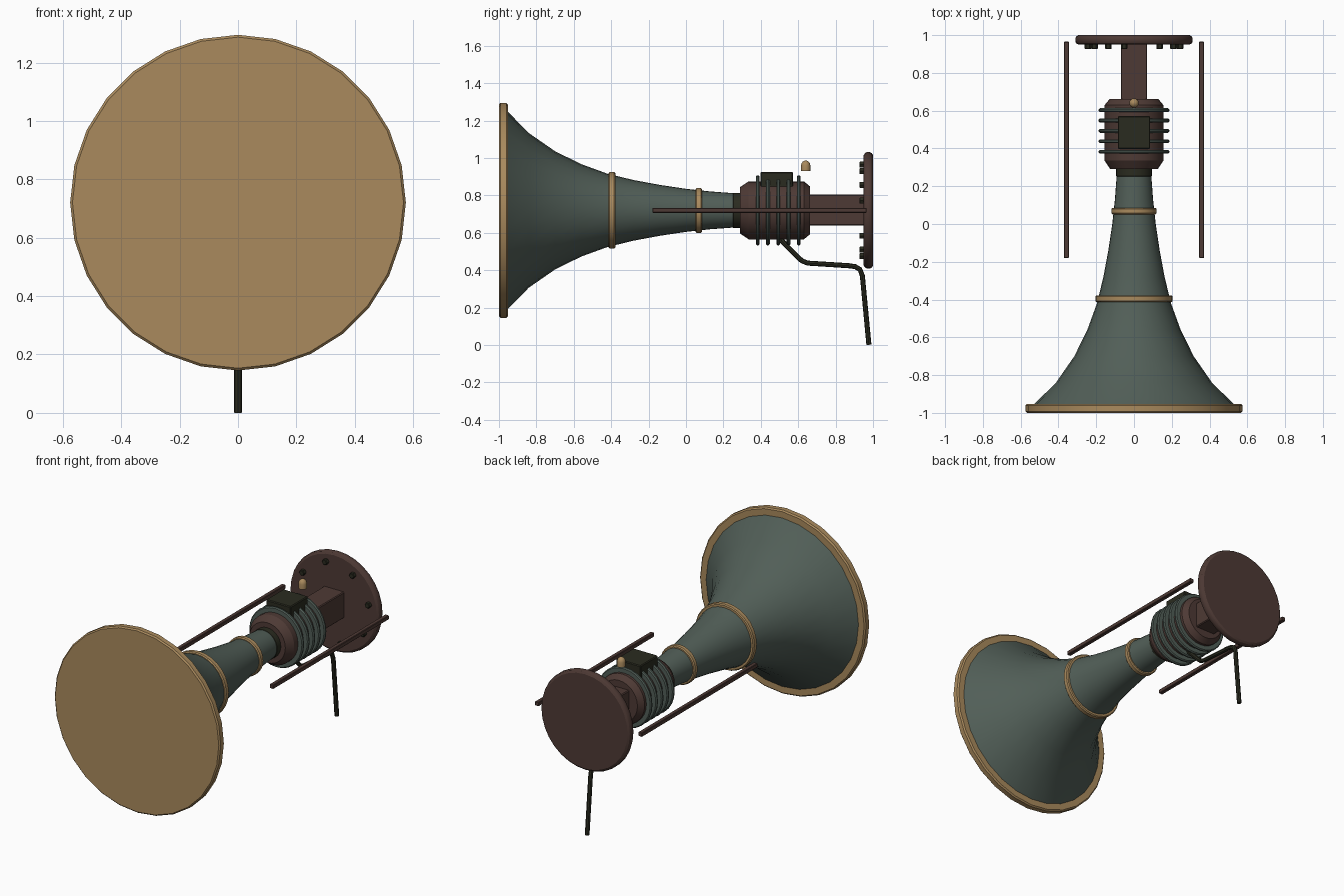
import bpy, bmesh, math
from mathutils import Matrix, Vector

if "Cube" in bpy.data.objects:
    bpy.data.objects.remove(bpy.data.objects["Cube"])

AXIS_Z = 0.72


def material(name, rgb):
    m = bpy.data.materials.new(name)
    m.diffuse_color = (*rgb, 1)
    m.use_nodes = True
    m.node_tree.nodes["Principled BSDF"].inputs["Base Color"].default_value = m.diffuse_color
    return m


BRASS = material("aged_brass", (0.40, 0.255, 0.11))
TEAL = material("grey_teal", (0.083, 0.113, 0.096))
BROWN = material("dark_brown", (0.076, 0.042, 0.035))
DARK = material("dark_olive", (0.023, 0.024, 0.014))


def finish(bm, name, mat):
    bmesh.ops.recalc_face_normals(bm, faces=bm.faces)
    me = bpy.data.meshes.new(name)
    bm.to_mesh(me)
    bm.free()
    me.materials.append(mat)
    for p in me.polygons:
        p.use_smooth = True
    me.set_sharp_from_angle(angle=math.radians(30))
    ob = bpy.data.objects.new(name, me)
    bpy.context.collection.objects.link(ob)
    return ob


def lathe(name, profile, mat, segs=28, centre=(0, 0, AXIS_Z), upright=False):
    """Revolve (distance, radius) points round the y axis, or z if upright."""
    bm = bmesh.new()
    rings = []
    for d, r in profile:
        ring = []
        for i in range(segs):
            a = 2 * math.pi * i / segs
            u, v = r * math.cos(a), r * math.sin(a)
            co = Vector((u, v, d) if upright else (u, d, v))
            ring.append(bm.verts.new(co + Vector(centre)))
        rings.append(ring)
    for a, b in zip(rings, rings[1:]):
        for i in range(segs):
            j = (i + 1) % segs
            bm.faces.new((a[i], a[j], b[j], b[i]))
    bm.faces.new(rings[0])
    bm.faces.new(rings[-1])
    return finish(bm, name, mat)


def disc(name, y0, y1, r, c, mat, segs=28, **kw):
    """Short cylinder with chamfered rims."""
    return lathe(name, [(y0, r - c), (y0 + c, r), (y1 - c, r), (y1, r - c)], mat, segs, **kw)


def box(name, lo, hi, mat, bevel=0.005):
    bm = bmesh.new()
    lo, hi = Vector(lo), Vector(hi)
    bmesh.ops.create_cube(bm, size=1, matrix=Matrix.Translation((lo + hi) / 2) @ Matrix.Diagonal((*(hi - lo), 1)))
    bmesh.ops.bevel(bm, geom=bm.edges[:], offset=bevel, segments=1, affect='EDGES')
    return finish(bm, name, mat)


# Horn: capped mouth, flaring bell and two bands
disc("mouth_cap", -1.0, -0.953, 0.575, 0.008, BRASS)
lathe("horn_bell", [(-0.97, 0.545), (-0.84, 0.413), (-0.70, 0.316), (-0.56, 0.247), (-0.42, 0.196),
                    (-0.28, 0.162), (-0.14, 0.136), (0.0, 0.115), (0.13, 0.101), (0.28, 0.09)], TEAL)
disc("front_band", -0.414, -0.378, 0.205, 0.006, BRASS)
disc("rear_band", 0.051, 0.085, 0.12, 0.006, BRASS)
disc("throat_collar", 0.25, 0.31, 0.094, 0.003, DARK)

# Motor housing with cooling fins
lathe("motor_housing", [(0.29, 0.125), (0.335, 0.155), (0.63, 0.155), (0.663, 0.128)], BROWN)
for i in range(5):
    y = 0.383 + i * 0.055
    disc(f"cooling_fin_{i + 1}", y - 0.01, y + 0.01, 0.187, 0.006, TEAL)

# Terminal box and the small dome above the motor
box("terminal_box", (-0.086, 0.398, 0.83), (0.086, 0.572, 0.926), DARK)
lathe("dome_knob", [(0, 0.025), (0.03, 0.025), (0.042, 0.022), (0.051, 0.015), (0.056, 0.004)],
      BRASS, 16, centre=(0, 0.64, 0.93), upright=True)

# Mounting arm, wall flange and bolts
box("mounting_arm", (-0.07, 0.64, 0.64), (0.07, 0.96, 0.804), BROWN)
lathe("wall_flange", [(0.95, 0.295), (0.957, 0.306), (0.967, 0.311), (0.983, 0.311), (0.993, 0.306), (1.0, 0.295)],
      BROWN, 32)
for i in range(8):
    a = math.radians(12 + 45 * i)
    disc(f"flange_bolt_{i + 1}", 0.927, 0.96, 0.018, 0.003, DARK, 6,
         centre=(0.25 * math.cos(a), 0, AXIS_Z + 0.25 * math.sin(a)))

# Side rods
for side, name in ((-1, "left_rod"), (1, "right_rod")):
    x = side * 0.358
    box(name, (x - 0.013, -0.18, AXIS_Z - 0.013), (x + 0.013, 0.965, AXIS_Z + 0.013), BROWN, 0.003)

# Cable conduit from the motor to the ground
path = [(0.47, 0.60), (0.60, 0.468), (0.62, 0.45), (0.65, 0.438), (0.87, 0.424), (0.905, 0.419),
        (0.93, 0.404), (0.943, 0.37), (0.978, 0.001)]
cu = bpy.data.curves.new("conduit_path", 'CURVE')
cu.dimensions = '3D'
cu.bevel_depth = 0.0135
cu.bevel_resolution = 2
cu.use_fill_caps = True
sp = cu.splines.new('POLY')
sp.points.add(len(path) - 1)
for p, (y, z) in zip(sp.points, path):
    p.co = (0, y, z, 1)
tmp = bpy.data.objects.new("conduit_path", cu)
bpy.context.collection.objects.link(tmp)
bpy.context.view_layer.update()
me = bpy.data.meshes.new_from_object(tmp.evaluated_get(bpy.context.evaluated_depsgraph_get()))
bpy.data.objects.remove(tmp)
bm = bmesh.new()
bm.from_mesh(me)
bmesh.ops.remove_doubles(bm, verts=bm.verts, dist=0.0001)
finish(bm, "cable_conduit", DARK)
